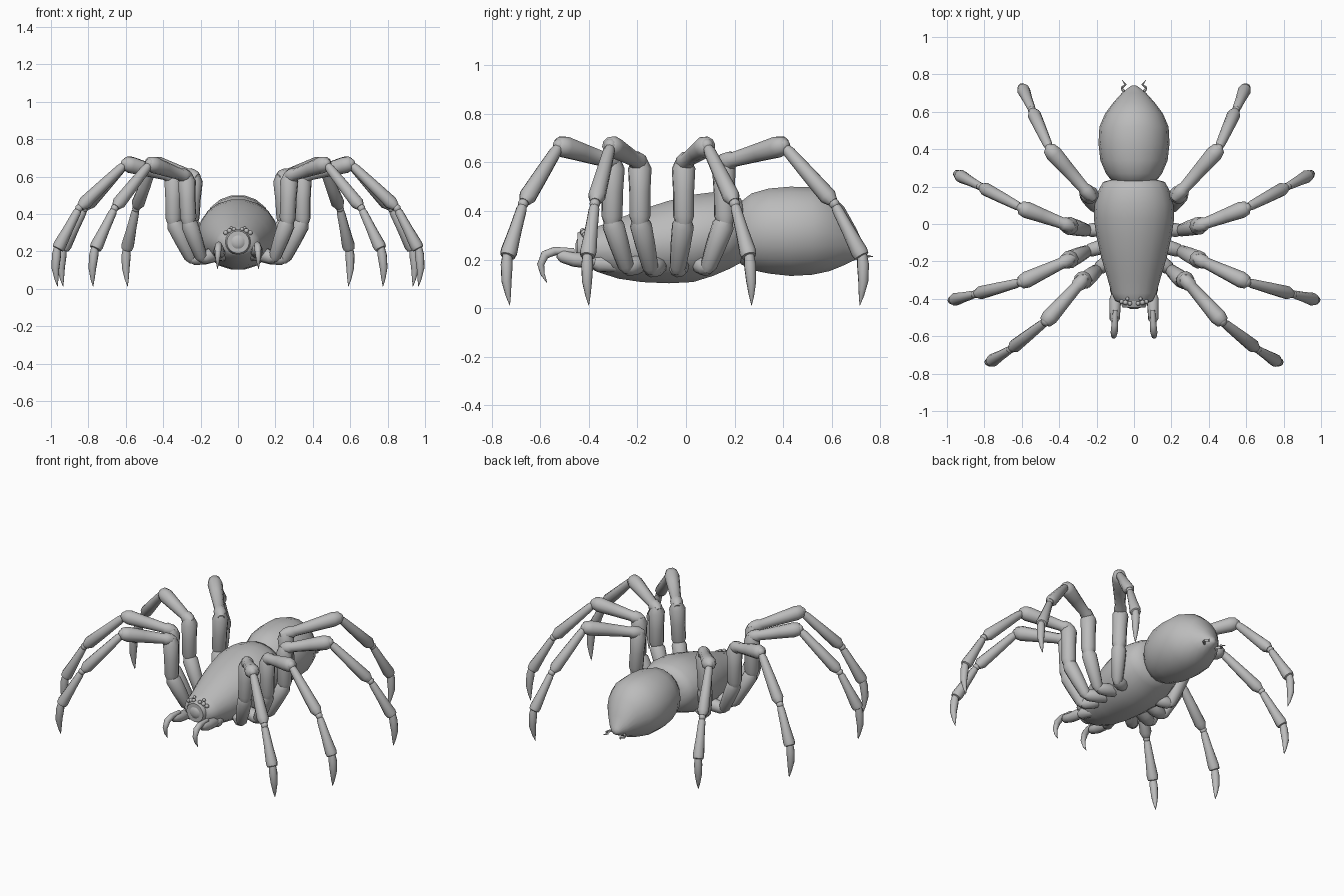
import bpy, bmesh, math
from mathutils import Vector

grey = bpy.data.materials.new("grey")
grey.diffuse_color = (0.5, 0.5, 0.5, 1)


def finish(bm, name, angle=50):
    bmesh.ops.recalc_face_normals(bm, faces=bm.faces[:])
    me = bpy.data.meshes.new(name)
    bm.to_mesh(me)
    bm.free()
    me.materials.append(grey)
    ob = bpy.data.objects.new(name, me)
    bpy.context.collection.objects.link(ob)
    bpy.ops.object.select_all(action='DESELECT')
    ob.select_set(True)
    bpy.context.view_layer.objects.active = ob
    bpy.ops.object.shade_smooth_by_angle(angle=math.radians(angle))
    return ob


def skin(bm, rings):
    """Join a list of vertex rings into a closed skin."""
    n = len(rings[0])
    for a, b in zip(rings, rings[1:]):
        for i in range(n):
            j = (i + 1) % n
            bm.faces.new((a[i], a[j], b[j], b[i]))
    bm.faces.new(rings[0][::-1])
    bm.faces.new(rings[-1])


def tube(bm, pts, radii, sides=10):
    """Round tube through points, one radius per point."""
    pts = [Vector(p) for p in pts]
    side = None
    rings = []
    for i, p in enumerate(pts):
        d = (pts[min(i + 1, len(pts) - 1)] - pts[max(i - 1, 0)]).normalized()
        if side is None:
            side = d.orthogonal()
        side = (side - d * side.dot(d)).normalized()
        up = d.cross(side)
        rings.append([bm.verts.new(p + radii[i] * (side * math.cos(t) + up * math.sin(t)))
                      for t in (k * math.tau / sides for k in range(sides))])
    skin(bm, rings)


def segment(bm, a, b, stations):
    """Straight limb piece: stations are (fraction along, radius)."""
    a, b = Vector(a), Vector(b)
    tube(bm, [a.lerp(b, t) for t, r in stations], [r for t, r in stations])


def body(name, sections, sides):
    """Loft along y: sections are (y, bottom z, top z, half width)."""
    bm = bmesh.new()
    rings = []
    for y, lo, hi, w in sections:
        zc, h = (lo + hi) / 2, (hi - lo) / 2
        rings.append([bm.verts.new((w * math.cos(t), y, zc + h * math.sin(t)))
                      for t in (k * math.tau / sides for k in range(sides))])
    skin(bm, rings)
    return finish(bm, name)


def ball(bm, centre, r, seg=10):
    res = bmesh.ops.create_uvsphere(bm, u_segments=seg, v_segments=seg // 2 + 1, radius=r)
    bmesh.ops.translate(bm, verts=res["verts"], vec=Vector(centre))


# Main body masses
body("thorax", [(-0.43, 0.19, 0.305, 0.06), (-0.41, 0.175, 0.32, 0.10), (-0.37, 0.15, 0.335, 0.12),
                (-0.28, 0.12, 0.37, 0.145), (-0.18, 0.105, 0.41, 0.175), (-0.07, 0.10, 0.445, 0.20),
                (0.03, 0.105, 0.47, 0.215), (0.11, 0.13, 0.48, 0.21), (0.18, 0.16, 0.47, 0.19),
                (0.225, 0.185, 0.455, 0.165), (0.24, 0.22, 0.42, 0.11)], 18)
body("abdomen", [(0.205, 0.22, 0.40, 0.07), (0.225, 0.18, 0.44, 0.115), (0.27, 0.155, 0.475, 0.15),
                 (0.34, 0.14, 0.495, 0.18), (0.43, 0.13, 0.503, 0.19), (0.52, 0.135, 0.50, 0.185),
                 (0.59, 0.15, 0.475, 0.155), (0.65, 0.175, 0.42, 0.11), (0.70, 0.20, 0.33, 0.065),
                 (0.73, 0.215, 0.265, 0.028), (0.74, 0.225, 0.25, 0.012)], 18)

# Snout: raised rim with a domed centre
bm = bmesh.new()
tube(bm, [(0, y, 0.25) for y in (-0.38, -0.43, -0.447, -0.447, -0.438, -0.448, -0.455)],
     [0.07, 0.068, 0.06, 0.05, 0.045, 0.035, 0.015], 16)
finish(bm, "snout", 40)

# Row of small eyes arched above the snout
bm = bmesh.new()
for s in (-1, 1):
    for x, y, z, r in ((0.022, -0.425, 0.318, 0.012), (0.045, -0.42, 0.31, 0.014),
                       (0.066, -0.415, 0.30, 0.013), (0.035, -0.40, 0.325, 0.010)):
        ball(bm, (s * x, y, z), r)
finish(bm, "eyes")

# Leg joints: root, hip, mid column, column top, knee, ankle, heel, claw tip
legs = {
    "front_leg": [(0.10, -0.17, 0.19), (0.195, -0.245, 0.165), (0.265, -0.305, 0.36), (0.275, -0.30, 0.60),
                  (0.47, -0.52, 0.67), (0.66, -0.67, 0.43), (0.765, -0.735, 0.21), (0.775, -0.725, 0.012)],
    "front_middle_leg": [(0.10, -0.10, 0.18), (0.25, -0.145, 0.16), (0.345, -0.19, 0.36), (0.345, -0.19, 0.60),
                         (0.60, -0.31, 0.67), (0.85, -0.375, 0.43), (0.965, -0.405, 0.21), (0.965, -0.40, 0.012)],
    "rear_middle_leg": [(0.10, -0.02, 0.18), (0.25, -0.035, 0.16), (0.345, -0.01, 0.36), (0.345, -0.01, 0.60),
                        (0.60, 0.085, 0.67), (0.82, 0.20, 0.43), (0.935, 0.26, 0.21), (0.935, 0.27, 0.012)],
    "rear_leg": [(0.10, 0.04, 0.19), (0.205, 0.09, 0.165), (0.25, 0.16, 0.36), (0.235, 0.155, 0.60),
                 (0.45, 0.40, 0.67), (0.545, 0.61, 0.43), (0.595, 0.725, 0.21), (0.59, 0.715, 0.012)],
}
for name, joints in legs.items():
    for s, side in ((-1, "left"), (1, "right")):
        root, hip, mid, top, knee, ankle, heel, tip = [Vector((s * x, y, z)) for x, y, z in joints]
        bm = bmesh.new()
        segment(bm, root, hip, [(0, 0.03), (0.5, 0.04), (0.9, 0.036), (1.1, 0.018)])
        segment(bm, hip, mid, [(-0.08, 0.018), (0.05, 0.034), (0.5, 0.042), (0.9, 0.046), (1.05, 0.03)])
        segment(bm, mid, top, [(-0.08, 0.03), (0.08, 0.044), (0.5, 0.044), (0.9, 0.049), (1.06, 0.03)])
        segment(bm, top, knee, [(-0.1, 0.02), (0.0, 0.036), (0.12, 0.038), (0.17, 0.031),
                                (0.6, 0.039), (0.9, 0.045), (1.02, 0.036), (1.06, 0.015)])
        ball(bm, knee, 0.028)
        segment(bm, knee, ankle, [(0.02, 0.018), (0.12, 0.025), (0.5, 0.031), (0.88, 0.036), (0.97, 0.022)])
        ball(bm, ankle, 0.022)
        segment(bm, ankle, heel, [(0.02, 0.016), (0.1, 0.022), (0.5, 0.027), (0.9, 0.035),
                                  (0.98, 0.031), (1.0, 0.015)])
        # curved claw
        bow = Vector((heel.x, heel.y, 0)).normalized() * 0.012
        tube(bm, [heel + Vector((0, 0, 0.01)), heel.lerp(tip, 0.15) + bow * 0.5, heel.lerp(tip, 0.5) + bow,
                  heel.lerp(tip, 0.8) + bow * 0.5, tip], [0.02, 0.025, 0.021, 0.011, 0.001])
        finish(bm, side + "_" + name)

# Jaws with hooked fangs, and tail hooks
for s, side in ((-1, "left"), (1, "right")):
    bm = bmesh.new()
    tube(bm, [(s * x, y, z) for x, y, z in ((0.07, -0.27, 0.17), (0.095, -0.36, 0.185), (0.10, -0.385, 0.19))],
         [0.025, 0.036, 0.02])
    tube(bm, [(s * x, y, z) for x, y, z in ((0.10, -0.37, 0.19), (0.10, -0.40, 0.195), (0.102, -0.46, 0.20),
                                            (0.103, -0.51, 0.215), (0.104, -0.53, 0.22))],
         [0.02, 0.032, 0.03, 0.027, 0.012])
    tube(bm, [(s * x, y, z) for x, y, z in ((0.10, -0.46, 0.235), (0.103, -0.54, 0.235), (0.106, -0.58, 0.22),
                                            (0.108, -0.598, 0.18), (0.109, -0.59, 0.14), (0.11, -0.572, 0.105))],
         [0.012, 0.018, 0.019, 0.015, 0.009, 0.001])
    finish(bm, side + "_jaw")
    bm = bmesh.new()
    tube(bm, [(s * x, y, z) for x, y, z in ((0.03, 0.69, 0.22), (0.06, 0.715, 0.217), (0.065, 0.73, 0.215),
                                            (0.045, 0.745, 0.215), (0.062, 0.768, 0.212))],
         [0.009, 0.008, 0.007, 0.006, 0.002], 6)
    finish(bm, side + "_tail_hook")
